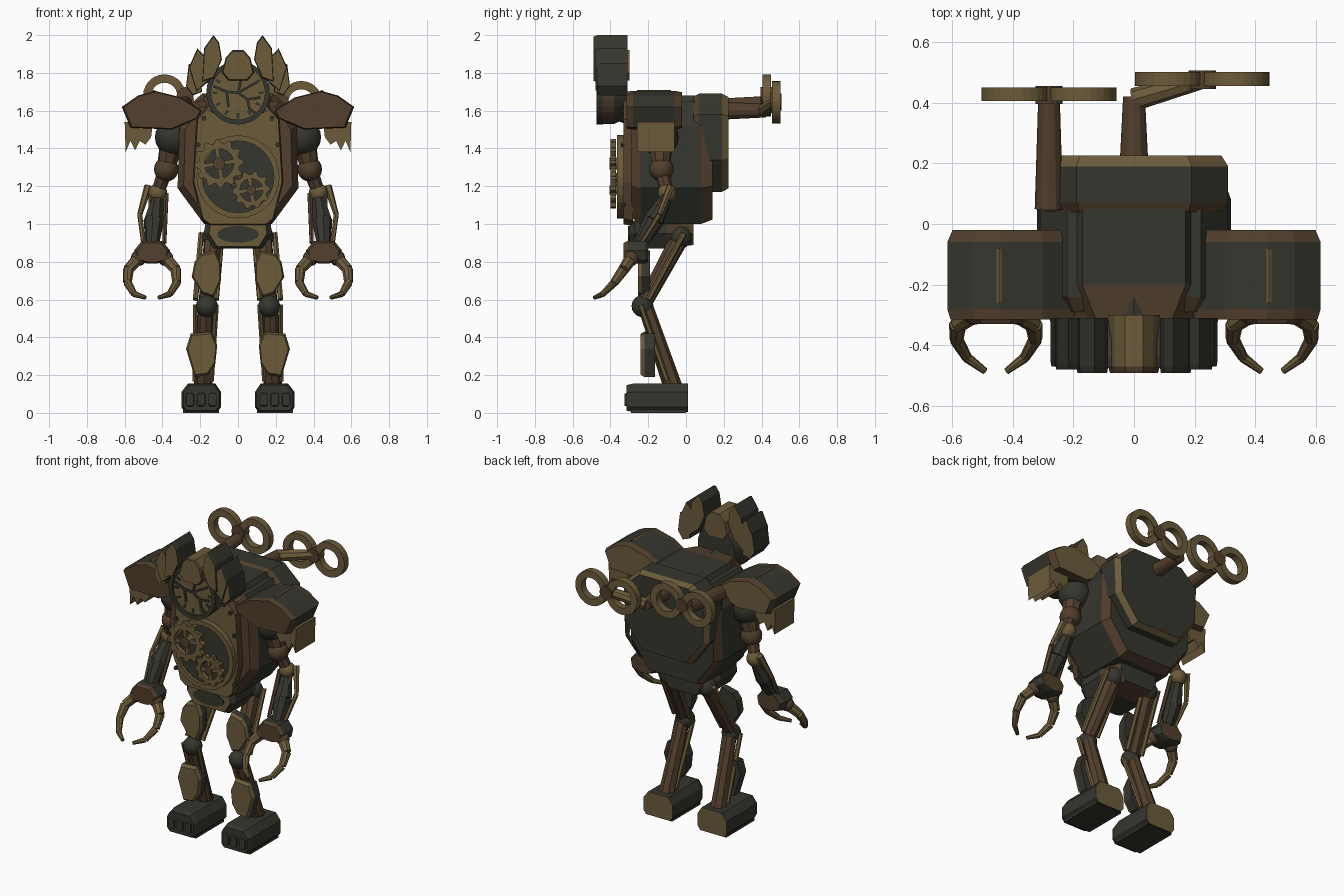
import bpy, bmesh, math
from mathutils import Vector

cube = bpy.data.objects.get("Cube")
if cube:
    bpy.data.objects.remove(cube)


def material(name, rgb):
    m = bpy.data.materials.new(name)
    m.use_nodes = True
    m.diffuse_color = (*rgb, 1)
    m.node_tree.nodes["Principled BSDF"].inputs["Base Color"].default_value = (*rgb, 1)
    return m


MATS = [material("bronze", (0.15, 0.105, 0.042)),
        material("dark_iron", (0.036, 0.037, 0.027)),
        material("brown_copper", (0.085, 0.05, 0.026))]
BRONZE, DARK, BROWN = range(3)


def finish(name, bm, smooth=False):
    bmesh.ops.recalc_face_normals(bm, faces=bm.faces[:])
    me = bpy.data.meshes.new(name)
    bm.to_mesh(me)
    bm.free()
    for m in MATS:
        me.materials.append(m)
    for p in me.polygons:
        p.use_smooth = smooth
    ob = bpy.data.objects.new(name, me)
    bpy.context.collection.objects.link(ob)
    return ob


def loft(name, pts, layers, cols, s=1):
    """Front outline (x, z) swept along y; layers are (y, scale); cols: front cap, bands, back cap."""
    bm = bmesh.new()
    cx = sum(p[0] for p in pts) / len(pts)
    cz = sum(p[1] for p in pts) / len(pts)
    loops = [[bm.verts.new((s * (cx + (x - cx) * k), y, cz + (z - cz) * k)) for x, z in pts]
             for y, k in layers]
    bm.faces.new(loops[0]).material_index = cols[0]
    bm.faces.new(loops[-1]).material_index = cols[-1]
    for i in range(len(loops) - 1):
        for j in range(len(pts)):
            n = (j + 1) % len(pts)
            f = bm.faces.new((loops[i][j], loops[i][n], loops[i + 1][n], loops[i + 1][j]))
            f.material_index = cols[i + 1]
    return finish(name, bm)


def both(half):
    """Complete a right-half outline, listed top to bottom, by mirroring."""
    return half + [(-x, z) for x, z in reversed(half)]


def circle(x, z, r, n=28):
    return [(x + r * math.cos(i * math.tau / n), z + r * math.sin(i * math.tau / n)) for i in range(n)]


def rod(name, p, q, r1, r2, col, n=8):
    p, q = Vector(p), Vector(q)
    bm = bmesh.new()
    bmesh.ops.create_cone(bm, cap_ends=True, segments=n, radius1=r1, radius2=r2, depth=(q - p).length)
    bm.transform((q - p).to_track_quat("Z", "Y").to_matrix().to_4x4())
    bmesh.ops.translate(bm, verts=bm.verts, vec=(p + q) / 2)
    for f in bm.faces:
        f.material_index = col
    return finish(name, bm)


def ball(name, c, r, col):
    bm = bmesh.new()
    bmesh.ops.create_uvsphere(bm, u_segments=16, v_segments=10, radius=r)
    bmesh.ops.translate(bm, verts=bm.verts, vec=c)
    for f in bm.faces:
        f.material_index = col
    return finish(name, bm, True)


def ring(name, x, z, r, inner, y0, y1, col, teeth=0):
    """Flat ring facing the front, with optional gear teeth."""
    bm = bmesh.new()
    n = teeth * 4 if teeth else 28
    quads = []
    for i in range(n):
        a = i * math.tau / n
        ro = r * 0.83 if teeth and i % 4 > 1 else r
        quads.append([bm.verts.new((x + k * math.cos(a), y, z + k * math.sin(a)))
                      for k, y in ((ro, y0), (ro, y1), (inner, y1), (inner, y0))])
    for i in range(n):
        a, b = quads[i], quads[(i + 1) % n]
        for j in range(4):
            bm.faces.new((a[j], a[(j + 1) % 4], b[(j + 1) % 4], b[j])).material_index = col
    return finish(name, bm)


def bar(name, a, b, w, y0, y1, col):
    """Flat bar between two points of the front plane."""
    a, b = Vector(a), Vector(b)
    d = (b - a).normalized() * w / 2
    o = Vector((-d.y, d.x))
    return loft(name, [tuple(v) for v in (a + o, b + o, b - o, a - o)], [(y0, 1), (y1, 1)], [col] * 3)


# Torso shell, backpack and pelvis
loft("torso", both([(.22, 1.65), (.31, 1.52), (.32, 1.19), (.18, 1.0)]),
     [(-.29, .9), (-.24, 1), (.08, 1), (.14, .93)], [BROWN, BROWN, DARK, BROWN, DARK])
loft("collar", both([(.17, 1.68), (.23, 1.58)]), [(-.33, .7), (-.2, 1), (.05, 1)], [BROWN, BROWN, DARK, DARK])
loft("backpack", both([(.19, 1.69), (.31, 1.58), (.3, 1.34), (.17, 1.17)]),
     [(.04, .94), (.07, 1), (.19, 1), (.225, .93)], [BROWN, BROWN, DARK, BRONZE, DARK])
loft("pelvis", both([(.17, 1.02), (.18, .95), (.13, .87)]),
     [(-.3, .85), (-.27, 1), (-.1, 1), (.04, .75)], [BRONZE, DARK, DARK, BROWN, DARK])
loft("pelvis_oval", [(x, .945 + (z - .945) * .4) for x, z in circle(0, .945, .11)],
     [(-.306, 1), (-.3, 1)], [DARK] * 3)

# Chest plate with round gear window
loft("chest_plate", both([(.15, 1.64), (.22, 1.56), (.24, 1.22), (.19, 1.02), (.15, .99)]),
     [(-.33, .97), (-.28, 1)], [BRONZE, BROWN, DARK])
loft("window", circle(0, 1.25, .2), [(-.345, 1), (-.32, 1)], [DARK] * 3)
ring("window_rim", 0, 1.25, .22, .19, -.365, -.31, BRONZE)
for s in (-1, 1):
    for x, z in ((.18, 1.56), (.21, 1.42), (.21, 1.1), (.13, 1.6)):
        loft("chest_bolt", circle(s * x, z, .013, 6), [(-.345, 1), (-.32, 1)], [DARK] * 3)
for x, z, r, teeth in ((-.1, 1.32, .13, 12), (.07, 1.18, .1, 10)):
    ring("gear", x, z, r, r * .6, -.4, -.37, BRONZE, teeth)
    loft("gear_hub", circle(x, z, r * .25, 12), [(-.405, 1), (-.34, 1)], [BROWN, BRONZE, BROWN])
    for k in range(4):
        a = k * math.pi / 2 + .15
        bar("gear_spoke", (x, z), (x + r * .65 * math.cos(a), z + r * .65 * math.sin(a)),
            .022, -.395, -.375, BRONZE)
ring("small_gear", -.01, 1.23, .04, .018, -.385, -.36, BROWN, 8)

# Clock head
loft("head", circle(0, 1.695, .165), [(-.46, 1), (-.38, 1), (-.31, .8)], [BRONZE, BROWN, DARK, DARK])
ring("clock_rim", 0, 1.695, .168, .143, -.475, -.44, DARK)
for k in range(12):
    a = k * math.tau / 12
    c, d = math.cos(a), math.sin(a)
    bar("hour_mark", (.108 * c, 1.695 + .108 * d), (.135 * c, 1.695 + .135 * d), .014, -.466, -.458, DARK)
cracks = [(-.13, 1.73), (-.06, 1.7), (0, 1.695), (.05, 1.66), (.06, 1.61), (.1, 1.58)]
for a, b in list(zip(cracks, cracks[1:])) + [((0, 1.695), (.1, 1.75)), ((.05, 1.66), (.12, 1.67)),
                                            ((-.06, 1.7), (-.05, 1.62)), ((0, 1.695), (.02, 1.78))]:
    bar("clock_hand", a, b, .013, -.468, -.459, DARK)
rod("neck", (0, -.36, 1.62), (0, -.2, 1.58), .07, .09, DARK)

# Crown of feather plates
loft("crown_centre", both([(.03, 1.92), (.065, 1.88), (.085, 1.8), (.05, 1.76)]),
     [(-.49, .93), (-.47, 1), (-.3, 1)], [BRONZE, BROWN, BRONZE, BRONZE])
for s in (-1, 1):
    for pts, y in (([(.13, 2.0), (.1, 1.96), (.085, 1.87), (.13, 1.77), (.19, 1.75), (.18, 1.93)], -.49),
                   ([(.215, 1.93), (.17, 1.88), (.15, 1.76), (.22, 1.7), (.26, 1.83)], -.48),
                   ([(.26, 1.85), (.2, 1.79), (.19, 1.7), (.24, 1.68), (.275, 1.73)], -.47)):
        loft("crown_feather", pts, [(y, .93), (y + .02, 1), (-.31, 1)], [BRONZE, DARK, DARK, BRONZE], s)

for s in (-1, 1):
    # Shoulder pad with ragged hanging plate
    loft("shoulder_pad", [(.19, 1.6), (.3, 1.67), (.44, 1.705), (.53, 1.68), (.615, 1.62),
                          (.57, 1.51), (.35, 1.5), (.21, 1.56)],
         [(-.315, .95), (-.28, 1), (-.06, 1), (-.02, .92)], [BROWN, BROWN, DARK, BROWN, BRONZE], s)
    rod("pad_groove", (s * .445, -.26, 1.7), (s * .445, -.08, 1.7), .01, .01, BRONZE, 6)
    loft("ragged_plate", [(.6, 1.54), (.595, 1.38), (.57, 1.44), (.545, 1.39), (.52, 1.44),
                          (.49, 1.42), (.46, 1.46), (.45, 1.54)], [(-.26, 1), (-.06, 1)], [BRONZE] * 3, s)

    # Arm
    def at(x, y, z):
        return (s * x, y, z)
    ball("shoulder_joint", at(.34, -.14, 1.46), .1, DARK)
    rod("upper_arm", at(.34, -.14, 1.48), at(.38, -.13, 1.3), .07, .05, BROWN)
    ball("arm_joint", at(.38, -.13, 1.29), .065, BROWN)
    rod("elbow_link", at(.385, -.13, 1.28), at(.425, -.1, 1.17), .04, .035, BROWN)
    ball("elbow", at(.425, -.1, 1.165), .05, BRONZE)
    rod("forearm_upper", at(.425, -.1, 1.15), at(.445, -.17, 1.02), .03, .055, DARK)
    rod("forearm_lower", at(.445, -.17, 1.02), at(.455, -.25, .88), .055, .035, DARK)
    for x in (.38, .46):
        rod("forearm_strut", at(x, -.11, 1.16), at(x + .01, -.24, .9), .014, .012, BROWN, 6)
    rod("piston_upper", at(.475, -.08, 1.2), at(.52, -.14, 1.05), .022, .014, BRONZE, 6)
    rod("piston_lower", at(.52, -.14, 1.05), at(.5, -.24, .89), .014, .012, BRONZE, 6)
    loft("wrist", [(.4, .91), (.36, .86), (.37, .81), (.43, .79), (.48, .79), (.54, .81), (.55, .86), (.51, .91)],
         [(-.33, .85), (-.31, 1), (-.22, 1), (-.2, .85)], [BROWN, BROWN, DARK, DARK, BROWN], s)
    # Pincer fingers
    for t in (-1, 1):
        path = [at(.455 + t * dx, y, z) for dx, y, z in
                ((.07, -.29, .82), (.125, -.33, .76), (.13, -.38, .69), (.095, -.44, .63), (.035, -.485, .61))]
        for i, (a, b) in enumerate(zip(path, path[1:])):
            rod("finger", a, b, .035 - .006 * i, .029 - .006 * i, BRONZE)
        ball("knuckle", path[0], .042, BROWN)

    # Leg with armour plates
    ball("hip_joint", at(.13, -.03, .93), .06, DARK)
    rod("thigh", at(.13, -.03, .93), at(.17, -.22, .58), .05, .04, BROWN)
    rod("shin", at(.17, -.22, .58), at(.185, -.07, .14), .04, .05, BROWN)
    for d in (-.055, .055):
        rod("thigh_rod", at(.14 + d, -.01, .95), at(.17 + d, -.2, .6), .015, .015, BRONZE, 6)
        rod("shin_rod", at(.17 + d, -.24, .57), at(.185 + d * .8, -.1, .17), .014, .014, BRONZE, 6)
    ball("knee", at(.165, -.23, .565), .058, DARK)
    loft("thigh_plate", [(.12, .86), (.09, .79), (.09, .7), (.13, .61), (.19, .63), (.245, .72), (.23, .8), (.2, .84)],
         [(-.255, .9), (-.235, 1), (-.19, 1)], [BRONZE, BRONZE, DARK, DARK], s)
    loft("shin_plate", [(.14, .43), (.11, .36), (.12, .26), (.16, .2), (.23, .19), (.275, .34), (.25, .42)],
         [(-.24, .9), (-.22, 1), (-.165, 1)], [BRONZE, BRONZE, DARK, DARK], s)
    # Foot with three toe caps
    loft("foot", [(.12, .155), (.09, .11), (.09, .03), (.11, .005), (.28, .005), (.3, .03), (.3, .11), (.265, .155)],
         [(-.315, .9), (-.28, 1), (.01, 1)], [DARK, DARK, DARK, BRONZE], s)
    loft("foot_sole", [(.1, .02), (.1, 0), (.29, 0), (.29, .02)], [(-.29, 1), (0, 1)], [DARK] * 3, s)
    for x in (.135, .195, .255):
        loft("toe_cap", [(x - .025, .1), (x - .025, .04), (x - .015, .03), (x + .015, .03),
                         (x + .025, .04), (x + .025, .1), (x + .015, .11), (x - .015, .11)],
             [(-.325, .8), (-.3, 1)], [DARK] * 3, s)

# Winding keys on the back
rod("right_key_shaft", (-.28, .05, 1.61), (-.28, .4, 1.64), .047, .036, BROWN, 12)
rod("left_key_shaft", (0, .2, 1.6), (0, .42, 1.6), .047, .036, BROWN, 12)
rod("left_key_arm", (.0, .41, 1.6), (.225, .475, 1.645), .038, .03, BRONZE)
for x, z, y in ((-.28, 1.68, .405), (.225, 1.645, .455)):
    for t in (-1, 1):
        ring("key_loop", x + t * .11, z, .112, .068, y, y + .045, BRONZE)
    loft("key_hub", circle(x, z, .045, 12), [(y - .01, 1), (y + .05, 1)], [BROWN] * 3)
